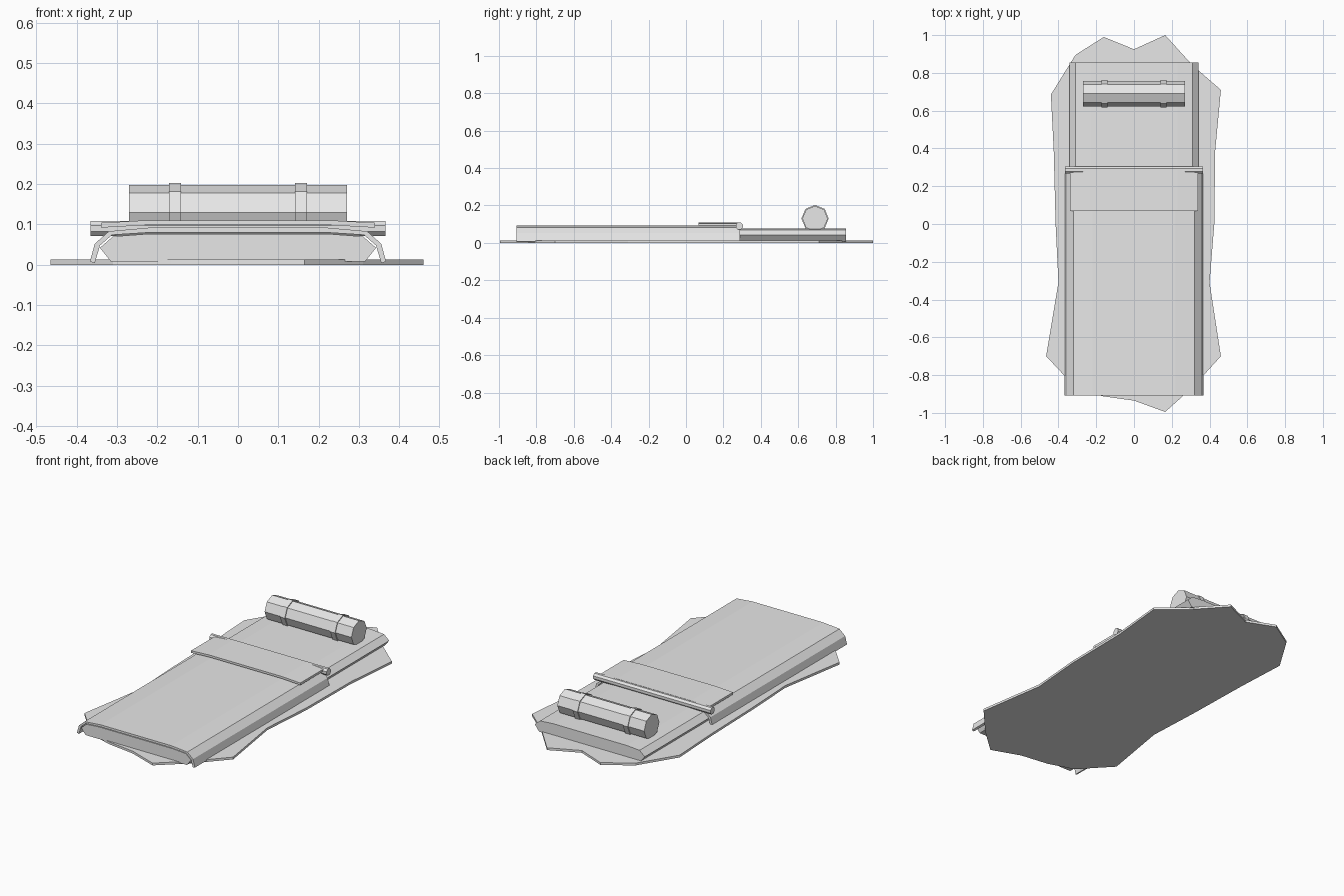
import bpy, bmesh, math

if "Cube" in bpy.data.objects:
    bpy.data.objects.remove(bpy.data.objects["Cube"])

fabric = bpy.data.materials.new("plain grey")
fabric.diffuse_color = (0.8, 0.8, 0.8, 1)
fabric.use_nodes = True
fabric.node_tree.nodes["Principled BSDF"].inputs["Base Color"].default_value = fabric.diffuse_color


def finish(name, bm):
    bmesh.ops.recalc_face_normals(bm, faces=bm.faces)
    me = bpy.data.meshes.new(name)
    bm.to_mesh(me)
    bm.free()
    me.materials.append(fabric)
    ob = bpy.data.objects.new(name, me)
    bpy.context.collection.objects.link(ob)
    return ob


def prism(name, outline, direction):
    """Extrude a closed outline of 3D points along a direction."""
    bm = bmesh.new()
    face = bm.faces.new([bm.verts.new(p) for p in outline])
    out = bmesh.ops.extrude_face_region(bm, geom=[face], use_keep_orig=True)
    verts = [g for g in out["geom"] if isinstance(g, bmesh.types.BMVert)]
    bmesh.ops.translate(bm, verts=verts, vec=direction)
    return finish(name, bm)


def along_y(name, half, y0, y1):
    """Symmetric x-z section, given for x > 0 and mirrored, extruded in y."""
    section = half + [(-x, z) for x, z in reversed(half)]
    return prism(name, [(x, y0, z) for x, z in section], (0, y1 - y0, 0))


def octagon_roll(name, x0, x1, y, z, r, turn=0.0):
    """Eight-sided roll lying along x."""
    ring = [(x0, y + r * math.sin(turn + i * math.pi / 4),
             z + r * math.cos(turn + i * math.pi / 4)) for i in range(8)]
    return prism(name, ring, (x1 - x0, 0, 0))


# Ragged hide on the ground
hide = [(0, 0.925), (0.165, 1.0), (0.31, 0.84), (0.46, 0.71), (0.43, 0.39),
        (0.425, 0), (0.40, -0.31), (0.46, -0.70), (0.31, -0.865),
        (0.165, -0.995), (0, -0.935), (-0.165, -0.912), (-0.31, -0.865),
        (-0.465, -0.70), (-0.40, -0.31), (-0.415, 0), (-0.425, 0.39),
        (-0.44, 0.685), (-0.31, 0.895), (-0.16, 0.99)]
prism("ground_hide", [(x, y, 0) for x, y in hide], (0, 0, 0.013))

# Mattress with bevelled sides
along_y("mattress", [(0.315, 0.008), (0.342, 0.042), (0.31, 0.07), (0.23, 0.076)],
        -0.905, 0.855)

# Blanket shell draped over the mattress
along_y("blanket", [(0.355, 0.004), (0.342, 0.048), (0.312, 0.074), (0.22, 0.08)][::-1]
        + [(0.367, 0.008), (0.355, 0.052), (0.32, 0.083), (0.22, 0.092)],
        -0.907, 0.29)

# Folded-back top of the blanket and the rolled fold
along_y("blanket_fold", [(0.23, 0.098), (0.34, 0.092), (0.34, 0.104), (0.23, 0.11)],
        0.068, 0.285)
octagon_roll("fold_edge", -0.365, 0.365, 0.285, 0.09, 0.02, math.pi / 8)

# Pillow roll with two straps
octagon_roll("pillow_roll", -0.27, 0.27, 0.69, 0.13, 0.068)
for side in (-1, 1):
    octagon_roll("pillow_strap", side * 0.156 - 0.015, side * 0.156 + 0.015,
                 0.69, 0.13, 0.073)
